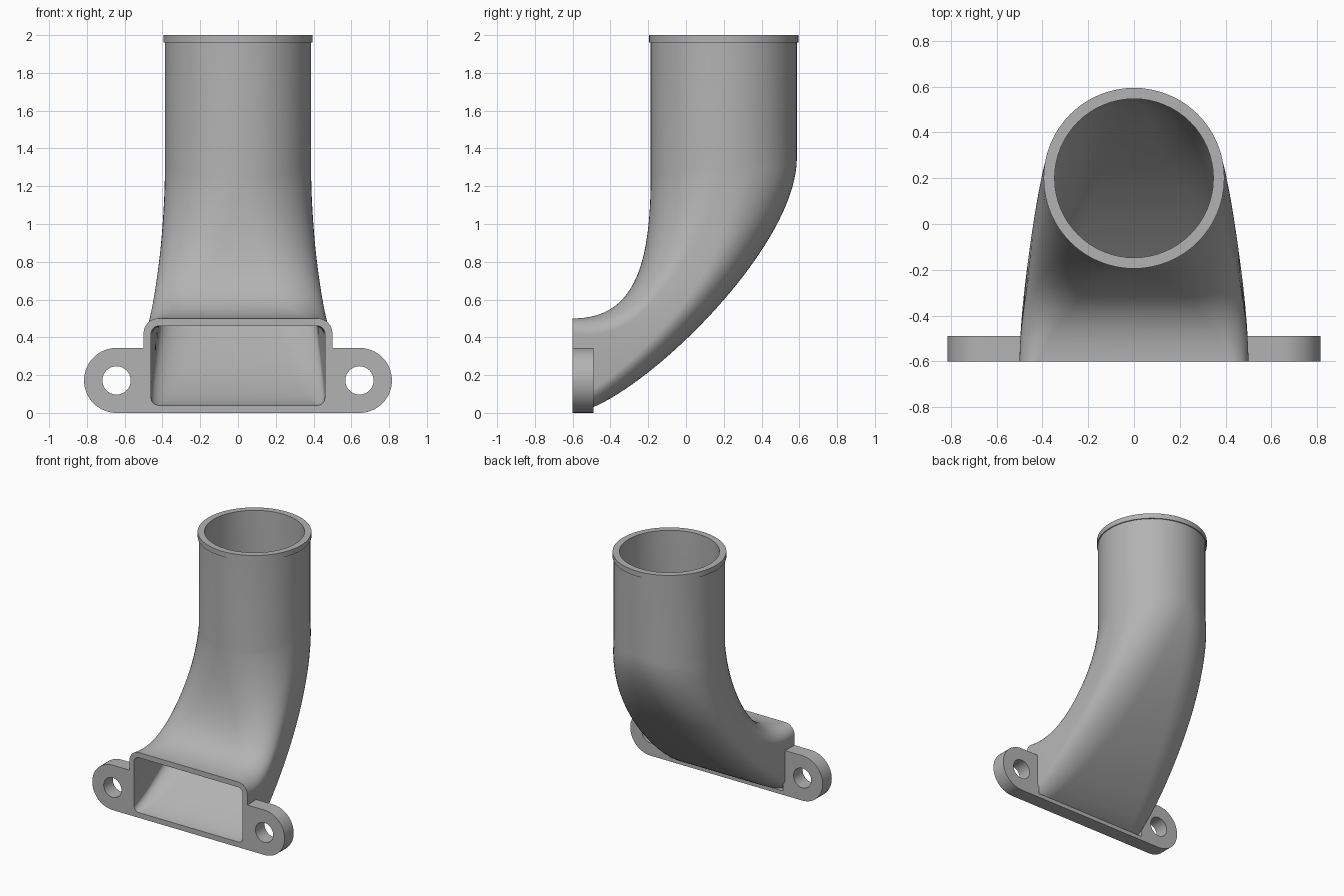
import bpy, bmesh, math
from mathutils import Vector

cube = bpy.data.objects.get("Cube")
if cube:
    bpy.data.objects.remove(cube)

grey = bpy.data.materials.new("plain grey")
grey.use_nodes = True
colour = (0.45, 0.45, 0.45, 1)
grey.diffuse_color = colour
grey.node_tree.nodes["Principled BSDF"].inputs["Base Color"].default_value = colour

WALL, STEPS, ARC = 0.04, 40, 16
PIPE_Y, PIPE_R, BORE_R = 0.2, 0.387, 0.347


def bezier(points, t):
    a, b, c, d = (Vector((0, y, z)) for y, z in points)
    s = 1 - t
    return a * s**3 + b * 3 * s * s * t + c * 3 * s * t * t + d * t**3


# Side profiles of the bend: inside and outside of the curve
THROAT = [(-0.6, 0.5), (-0.29, 0.5), (-0.187, 0.75), (-0.187, 1.25)]
HEEL = [(-0.6, 0.0), (-0.3, 0.02), (0.587, 0.85), (0.587, 1.35)]


def bend_ring(t, inset):
    """Rounded rectangle that turns into a circle as t goes from 0 to 1."""
    top, bottom = bezier(THROAT, t), bezier(HEEL, t)
    centre, up = (top + bottom) / 2, (top - bottom) / 2
    ease = t * t * (3 - 2 * t)
    w = 0.5 + (PIPE_R - 0.5) * ease - inset
    h = up.length - inset * (up.length / PIPE_R if t == 1 else 1)
    up.normalize()
    corner = 0.08 - inset
    rx, rz = corner + (w - corner) * t, corner + (h - corner) * t
    ring = []
    for k, (sx, sz) in enumerate([(1, 1), (-1, 1), (-1, -1), (1, -1)]):
        for i in range(ARC + 1):
            a = math.pi / 2 * (k + i / ARC)
            x = sx * (w - rx) + rx * math.cos(a)
            z = sz * (h - rz) + rz * math.sin(a)
            ring.append(centre + Vector((x, 0, 0)) + up * z)
    return ring


def pipe_ring(r, z):
    """Level circle with the same point order as the bend rings."""
    ring = []
    for k in range(4):
        for i in range(ARC + 1):
            a = math.pi / 2 * (k + i / ARC)
            ring.append(Vector((r * math.cos(a), PIPE_Y - r * math.sin(a), z)))
    return ring


def finish(obj):
    obj.data.materials.clear()
    obj.data.materials.append(grey)
    bpy.ops.object.select_all(action='DESELECT')
    obj.select_set(True)
    bpy.context.view_layer.objects.active = obj
    bpy.ops.object.shade_smooth_by_angle(angle=math.radians(35))


# Duct: outer skin up, over the rim, then inner skin back down
times = [i / STEPS for i in range(STEPS + 1)]
rings = [bend_ring(t, 0) for t in times]
rings += [pipe_ring(r, z) for r, z in
          [(PIPE_R, 1.96), (0.395, 1.96), (0.395, 2.0), (BORE_R, 2.0)]]
rings += [bend_ring(t, WALL) for t in reversed(times)]

bm = bmesh.new()
loops = [[bm.verts.new(p) for p in ring] for ring in rings]
n = len(loops[0])
for j, low in enumerate(loops):
    high = loops[(j + 1) % len(loops)]
    for i in range(n):
        k = (i + 1) % n
        bm.faces.new((low[i], low[k], high[k], high[i]))
bmesh.ops.remove_doubles(bm, verts=bm.verts, dist=0.0001)
bmesh.ops.recalc_face_normals(bm, faces=bm.faces)
mesh = bpy.data.meshes.new("duct")
bm.to_mesh(mesh)
bm.free()
duct = bpy.data.objects.new("duct", mesh)
bpy.context.collection.objects.link(duct)
finish(duct)

# Mounting flange: U-shaped plate with a rounded, drilled ear at each end
EAR_X, EAR_R, HOLE_R = 0.643, 0.172, 0.075


def arc(cx, r, start, end, count):
    return [(cx + r * math.cos(start + (end - start) * i / count),
             EAR_R + r * math.sin(start + (end - start) * i / count))
            for i in range(count + 1)]


half = math.pi / 2
outline = [(0.48, 0.03), (0.48, 2 * EAR_R)]
outline += arc(EAR_X, EAR_R, half, -half, 32)
outline += arc(-EAR_X, EAR_R, -half, -3 * half, 32)
outline += [(-0.48, 2 * EAR_R), (-0.48, 0.03)]
holes = [arc(s * EAR_X, HOLE_R, 0, 4 * half, 40)[:-1] for s in (1, -1)]

curve = bpy.data.curves.new("flange", 'CURVE')
curve.dimensions = '2D'
curve.fill_mode = 'BOTH'
curve.extrude = 0.055
for path in [outline] + holes:
    spline = curve.splines.new('POLY')
    spline.points.add(len(path) - 1)
    for point, (x, y) in zip(spline.points, path):
        point.co = (x, y, 0, 1)
    spline.use_cyclic_u = True
flange = bpy.data.objects.new("flange", curve)
flange.rotation_euler = (half, 0, 0)
flange.location = (0, -0.545, 0)
bpy.context.collection.objects.link(flange)
bpy.ops.object.select_all(action='DESELECT')
flange.select_set(True)
bpy.context.view_layer.objects.active = flange
bpy.ops.object.convert(target='MESH')
finish(bpy.context.view_layer.objects.active)
